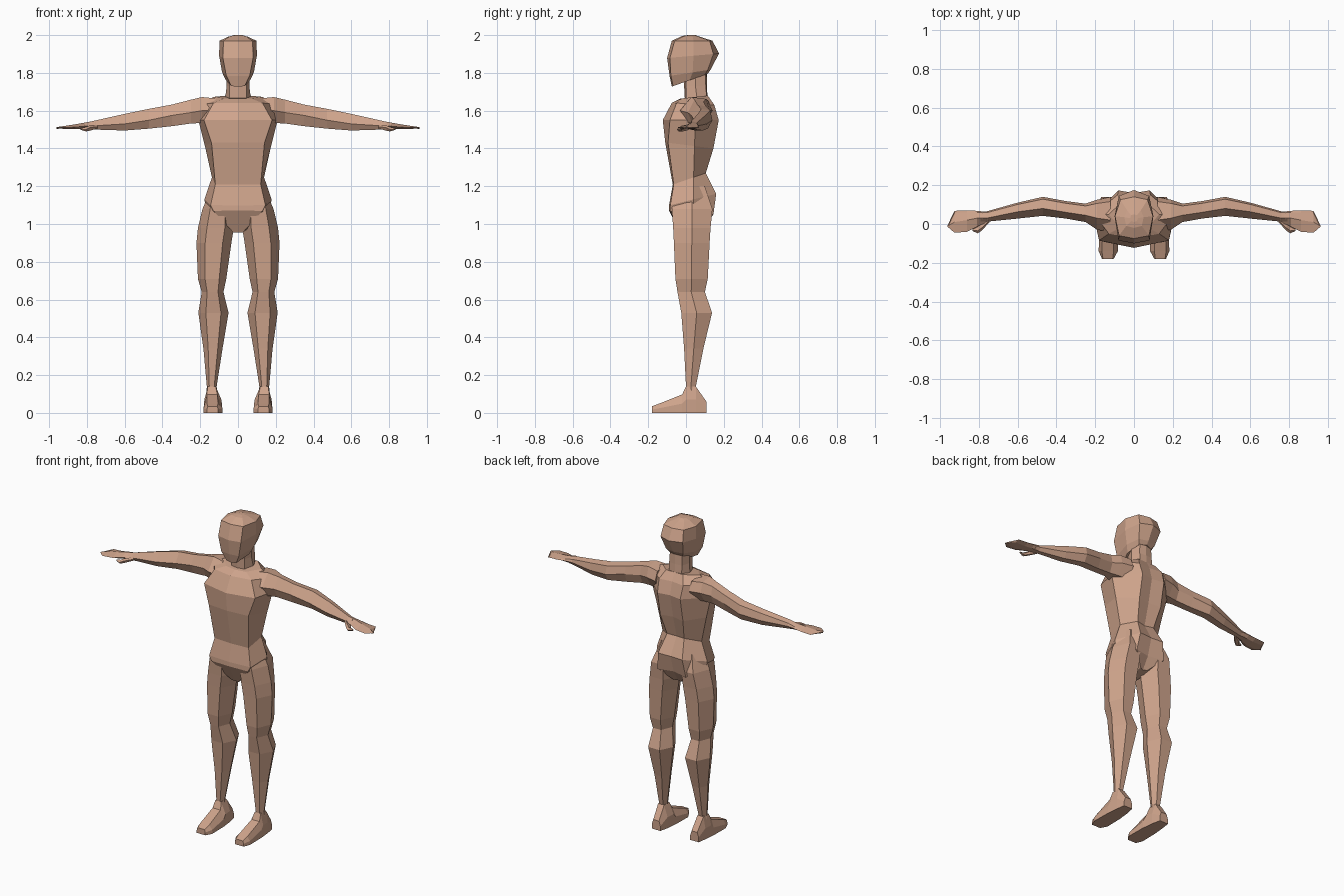
import bpy, bmesh

skin = bpy.data.materials.new("skin")
skin.diffuse_color = (0.62, 0.37, 0.26, 1)


def loft(name, rings, mirror=False):
    """Skin a closed flat-shaded surface through rings of equal point count."""
    bm = bmesh.new()
    loops = [[bm.verts.new(p) for p in ring] for ring in rings]
    n = len(loops[0])
    for a, b in zip(loops, loops[1:]):
        for i in range(n):
            j = (i + 1) % n
            bm.faces.new((a[i], a[j], b[j], b[i]))
    bm.faces.new(loops[0])
    bm.faces.new(loops[-1])
    bmesh.ops.remove_doubles(bm, verts=bm.verts, dist=0.0005)
    bmesh.ops.recalc_face_normals(bm, faces=bm.faces)
    mesh = bpy.data.meshes.new(name)
    bm.to_mesh(mesh)
    bm.free()
    mesh.materials.append(skin)
    ob = bpy.data.objects.new(name, mesh)
    bpy.context.collection.objects.link(ob)
    if mirror:
        ob.modifiers.new("mirror", 'MIRROR')
    return ob


def body_ring(zf, zb, w, fw, bw, yf, yfc, ym, yb, ybc):
    """Eight-sided ring: front/back corners, side points, centre front/back."""
    def z(y):
        return zf + (zb - zf) * (y - yf) / (yb - yf)
    half = [(fw, yf), (w, ym), (bw, yb)]
    pts = [(0, yfc)] + half + [(0, ybc)] + [(-x, y) for x, y in reversed(half)]
    return [(x, y, z(y)) for x, y in pts]


# torso: zf, zb, side w, front w, back w, front y, front centre, side y, back y, back centre
loft("torso", [body_ring(*r) for r in [
    (0.955, 0.98, 0.035, 0.025, 0.025, -0.03, -0.03, 0.03, 0.09, 0.08),
    (1.07, 1.05, 0.165, 0.13, 0.10, -0.085, -0.09, 0.04, 0.145, 0.125),
    (1.10, 1.16, 0.178, 0.145, 0.085, -0.083, -0.09, 0.04, 0.16, 0.155),
    (1.21, 1.27, 0.138, 0.12, 0.06, -0.065, -0.07, 0.04, 0.105, 0.095),
    (1.43, 1.40, 0.175, 0.14, 0.08, -0.095, -0.11, 0.045, 0.145, 0.13),
    (1.55, 1.55, 0.21, 0.18, 0.08, -0.085, -0.123, 0.05, 0.173, 0.16),
    (1.64, 1.63, 0.205, 0.13, 0.085, -0.05, -0.075, 0.05, 0.15, 0.14),
    (1.665, 1.68, 0.13, 0.07, 0.06, -0.02, -0.03, 0.05, 0.115, 0.115),
]])

# neck and head
loft("neck", [body_ring(*r) for r in [
    (1.64, 1.66, 0.07, 0.045, 0.045, 0.0, -0.005, 0.06, 0.11, 0.115),
    (1.73, 1.73, 0.06, 0.045, 0.045, 0.0, -0.01, 0.05, 0.105, 0.11),
    (1.84, 1.84, 0.06, 0.045, 0.04, 0.0, -0.01, 0.05, 0.10, 0.11),
]])
loft("head", [body_ring(*r) for r in [
    (1.73, 1.79, 0.065, 0.035, 0.045, -0.068, -0.075, 0.02, 0.10, 0.115),
    (1.785, 1.815, 0.084, 0.062, 0.06, -0.08, -0.087, 0.035, 0.115, 0.13),
    (1.88, 1.90, 0.10, 0.08, 0.078, -0.085, -0.10, 0.04, 0.145, 0.175),
    (1.97, 1.97, 0.098, 0.077, 0.07, -0.06, -0.075, 0.04, 0.125, 0.14),
    (1.995, 1.99, 0.05, 0.04, 0.035, -0.01, -0.02, 0.035, 0.07, 0.08),
    (2.00, 2.00, 0.02, 0.015, 0.015, 0.015, 0.01, 0.03, 0.045, 0.05),
]])


def leg_ring(z, xi, xo, yf, yb):
    c, w, ym = (xi + xo) / 2, (xo - xi) / 2, (yf + yb) / 2
    f = 0.5 * w
    return [(c - f, yf, z), (c + f, yf, z), (xo, ym, z),
            (c + f, yb, z), (c - f, yb, z), (xi, ym, z)]


# legs, from hip to ankle
loft("legs", [leg_ring(*r) for r in [
    (1.20, 0.035, 0.136, -0.05, 0.10),
    (1.08, 0.025, 0.188, -0.075, 0.14),
    (0.98, 0.022, 0.212, -0.068, 0.13),
    (0.90, 0.035, 0.22, -0.064, 0.125),
    (0.71, 0.062, 0.212, -0.056, 0.115),
    (0.64, 0.077, 0.192, -0.045, 0.10),
    (0.53, 0.05, 0.21, -0.025, 0.138),
    (0.34, 0.082, 0.183, -0.01, 0.092),
    (0.14, 0.113, 0.165, 0.0, 0.052),
    (0.06, 0.105, 0.17, 0.0, 0.07),
]], True)


def foot_ring(y, xi, xo, ti, to, top):
    return [(xi, y, 0), (xo, y, 0), (xo, y, top * 0.5),
            (to, y, top), (ti, y, top), (xi, y, top * 0.5)]


# feet, from toe to heel
loft("feet", [foot_ring(*r) for r in [
    (-0.18, 0.105, 0.165, 0.11, 0.16, 0.035),
    (-0.14, 0.083, 0.182, 0.105, 0.165, 0.05),
    (-0.02, 0.085, 0.18, 0.11, 0.165, 0.098),
    (0.0, 0.088, 0.178, 0.118, 0.16, 0.14),
    (0.052, 0.093, 0.173, 0.118, 0.16, 0.14),
    (0.108, 0.105, 0.165, 0.115, 0.155, 0.06),
]], True)


def arm_ring(x, yf, yr, yb, zt, zm, zb):
    return [(x, yf, zm), (x, yr, zt), (x, yb - 0.2 * (yb - yr), zt - 0.01),
            (x, yb, zm), (x, yb - 0.25 * (yb - yf), zb),
            (x, yf + 0.25 * (yb - yf), zb)]


# arms, from shoulder to wrist
loft("arms", [arm_ring(*r) for r in [
    (0.12, -0.04, 0.02, 0.14, 1.665, 1.60, 1.53),
    (0.19, -0.03, 0.03, 0.125, 1.672, 1.60, 1.535),
    (0.25, 0.01, 0.045, 0.105, 1.658, 1.59, 1.532),
    (0.35, 0.028, 0.06, 0.118, 1.632, 1.575, 1.518),
    (0.47, 0.042, 0.08, 0.14, 1.61, 1.55, 1.505),
    (0.60, 0.028, 0.063, 0.11, 1.583, 1.53, 1.495),
    (0.76, 0.012, 0.03, 0.065, 1.547, 1.52, 1.50),
    (0.79, 0.005, 0.03, 0.065, 1.54, 1.52, 1.503),
]], True)

# hands, from wrist to fingertips
loft("hands", [arm_ring(*r) for r in [
    (0.755, 0.012, 0.03, 0.062, 1.547, 1.52, 1.502),
    (0.81, -0.015, 0.03, 0.068, 1.537, 1.518, 1.503),
    (0.86, -0.04, 0.02, 0.07, 1.528, 1.513, 1.502),
    (0.925, -0.045, 0.01, 0.068, 1.518, 1.51, 1.504),
    (0.96, -0.015, -0.01, -0.005, 1.513, 1.51, 1.507),
]], True)

# thumbs
loft("thumbs", [arm_ring(*r) for r in [
    (0.745, 0.01, 0.02, 0.03, 1.525, 1.515, 1.505),
    (0.785, -0.035, -0.02, 0.015, 1.522, 1.51, 1.494),
    (0.805, -0.048, -0.035, -0.01, 1.513, 1.50, 1.49),
    (0.833, -0.036, -0.032, -0.027, 1.508, 1.503, 1.498),
]], True)
